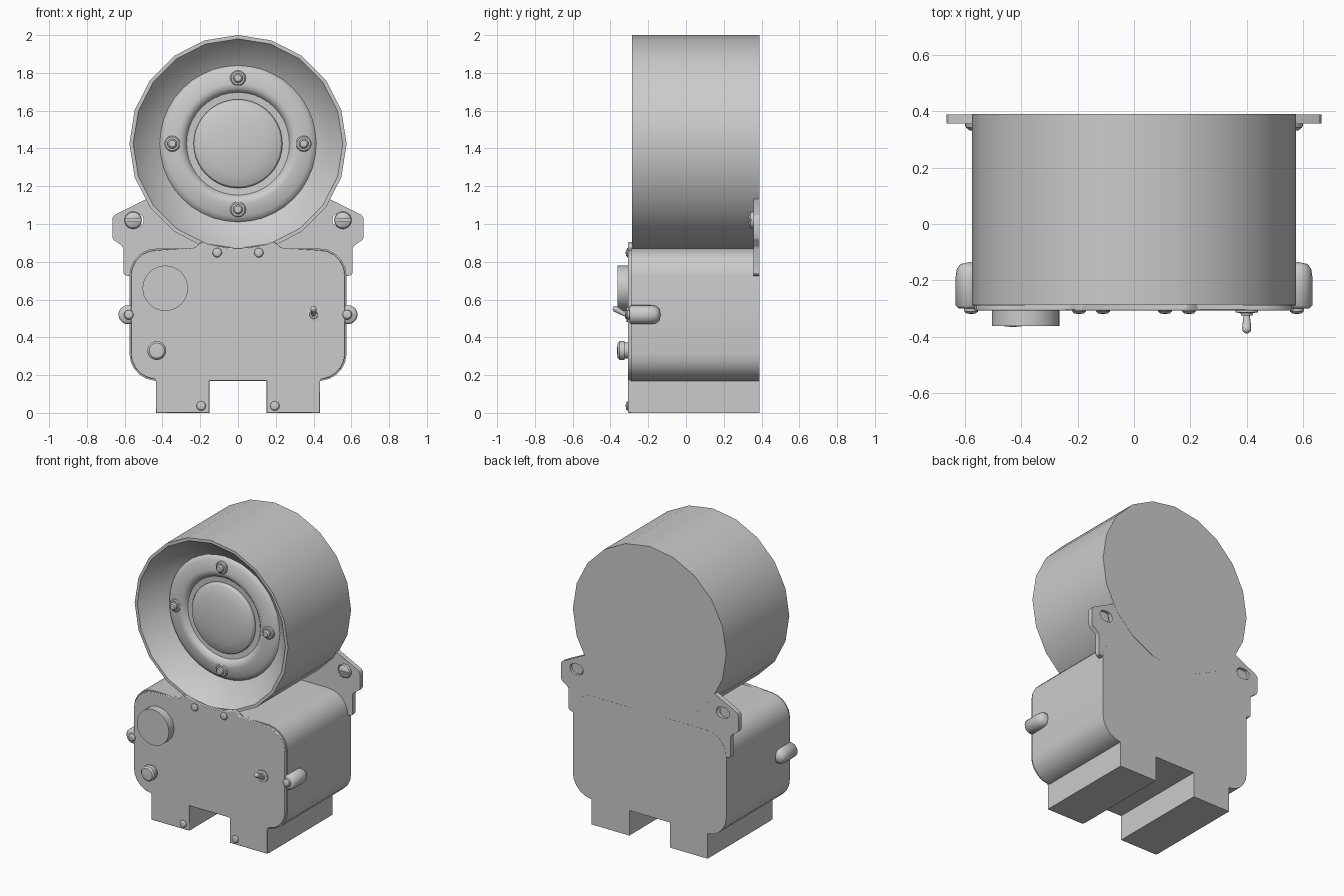
import bpy, bmesh
from math import sin, cos, pi, sqrt, radians

if "Cube" in bpy.data.objects:
    bpy.data.objects.remove(bpy.data.objects["Cube"])

HORN_Z = 1.425
FRONT = -0.307
BACK = 0.39


def finish(bm, name, angle=30):
    bmesh.ops.recalc_face_normals(bm, faces=bm.faces)
    me = bpy.data.meshes.new(name)
    bm.to_mesh(me)
    bm.free()
    ob = bpy.data.objects.new(name, me)
    bpy.context.collection.objects.link(ob)
    bpy.ops.object.select_all(action='DESELECT')
    ob.select_set(True)
    bpy.context.view_layer.objects.active = ob
    bpy.ops.object.shade_smooth_by_angle(angle=radians(angle))
    return ob


def lathe(name, profile, loc=(0, 0, 0), segs=24, angle=30):
    """Revolve (radius, y) points around the y axis."""
    bm = bmesh.new()
    rings = []
    for r, y in profile:
        n = segs if r > 0 else 1
        rings.append([bm.verts.new((r * sin(2 * pi * i / segs), y, r * cos(2 * pi * i / segs)))
                      for i in range(n)])
    for a, b in zip(rings, rings[1:]):
        for i in range(segs):
            j = (i + 1) % segs
            vs = [a[i % len(a)], a[j % len(a)], b[j % len(b)], b[i % len(b)]]
            bm.faces.new(list(dict.fromkeys(vs)))
    ob = finish(bm, name, angle)
    ob.location = loc
    return ob


def slab(name, loops, y0, y1, bevel=0):
    """Extrude an (x, z) outline, optionally with hole loops, from y0 to y1."""
    bm = bmesh.new()
    edges = []
    for pts in loops:
        vs = [bm.verts.new((x, y0, z)) for x, z in pts]
        edges += [bm.edges.new((vs[i - 1], vs[i])) for i in range(len(vs))]
    if len(loops) == 1:
        bm.faces.new(vs)
    else:
        bmesh.ops.triangle_fill(bm, edges=edges, use_beauty=True)
    ext = bmesh.ops.extrude_face_region(bm, geom=bm.faces[:], use_keep_orig=True)
    moved = [g for g in ext['geom'] if isinstance(g, bmesh.types.BMVert)]
    bmesh.ops.translate(bm, verts=moved, vec=(0, y1 - y0, 0))
    ob = finish(bm, name)
    if bevel:
        m = ob.modifiers.new("soft_edge", 'BEVEL')
        m.width, m.segments, m.limit_method = bevel, 2, 'ANGLE'
    return ob


def arc(cx, cz, r, a0, a1, n=5):
    return [(cx + r * cos(radians(a0 + (a1 - a0) * i / n)),
             cz + r * sin(radians(a0 + (a1 - a0) * i / n))) for i in range(n + 1)]


def mirrored(half):
    return half + [(-x, z) for x, z in reversed(half) if x > 0]


def side(inset):
    """Right side of the housing outline: rounded corners and foot."""
    return (arc(0.43, 0.725, 0.145 - inset, 90, 0) + arc(0.43, 0.315, 0.145 - inset, 0, -85)
            + [(0.435, 0.17), (0.435, 0), (0.152, 0), (0.152, 0.17)])


# Housing with its two feet
slab("housing", [mirrored(side(0))], -0.29, BACK)

# Front plate, top tab hollowed to follow the horn
tab = [(x, HORN_Z - sqrt(0.552 ** 2 - x * x)) for x in (0, 0.05, 0.1, 0.15, 0.185)]
tab += [(0.205, 0.897), (0.225, 0.875)]
slab("front_plate", [mirrored(tab + side(0.008))], FRONT, -0.28, 0.004)

# Horn drum with flared mouth
lathe("horn_drum", [(0, BACK), (0.575, BACK), (0.575, -0.285), (0.555, -0.285), (0.545, -0.272),
                    (0.42, -0.145), (0.39, -0.135), (0, -0.13)], (0, 0, HORN_Z), 20)

# Rolled ring and central dome
lathe("speaker_ring", [(0.42, -0.135), (0.408, -0.153), (0.385, -0.165), (0.35, -0.172), (0.32, -0.178),
                       (0.295, -0.175), (0.28, -0.16), (0.272, -0.148), (0.23, -0.145)],
      (0, 0, HORN_Z), 40, 50)
lathe("speaker_dome", [(0.235, -0.14)] + [(0.235 * cos(pi / 2 * i / 6), -0.158 - 0.045 * sin(pi / 2 * i / 6))
                                          for i in range(6)] + [(0, -0.203)], (0, 0, HORN_Z), 40)

# Bolts with washers around the ring
for i in range(4):
    a = pi / 2 * i
    lathe("ring_bolt", [(0.042, 0.015), (0.042, -0.006), (0.036, -0.012), (0.026, -0.012), (0.026, -0.024),
                        (0.018, -0.032), (0, -0.034)], (0.348 * sin(a), -0.172, HORN_Z + 0.348 * cos(a)), 16)

# Back mounting plate with slotted ears
ear = [(0.45, 1.15), (0.64, 1.055), (0.657, 1.045), (0.665, 1.03), (0.665, 0.93), (0.657, 0.915), (0.615, 0.885),
       (0.607, 0.87), (0.607, 0.74), (0.6, 0.73), (0.56, 0.72)]
slot = arc(0.562, 1.02, 0.036, 90, -90, 6) + arc(0.535, 1.02, 0.036, 270, 90, 6)
slab("mounting_plate", [mirrored(ear), slot, [(-x, z) for x, z in slot]], 0.357, BACK - 0.001)


def dome(r, h):
    return [(0, 0.015), (r * 0.9, 0.015), (r, 0), (r * 0.92, -h * 0.5), (r * 0.65, -h * 0.85), (0, -h)]


# Slotted screws in the ears
for s in (-1, 1):
    loc = (s * 0.555, 0.355, 1.02)
    screw = lathe("ear_screw", dome(0.046, 0.026), loc)
    bpy.ops.mesh.primitive_cube_add(size=1, location=(loc[0], 0.325, loc[2]))
    cutter = bpy.context.object
    cutter.name = "slot_cutter"
    cutter.scale = (0.12, 0.04, 0.013)
    cutter.hide_render = True
    m = screw.modifiers.new("slot", 'BOOLEAN')
    m.operation, m.object, m.solver = 'DIFFERENCE', cutter, 'EXACT'
    bpy.context.view_layer.objects.active = screw
    bpy.ops.object.modifier_apply(modifier="slot")
    bpy.data.objects.remove(cutter)

# Front plate screws and side hinge bosses
for s in (-1, 1):
    for x, z in ((0.11, 0.848), (0.195, 0.037), (0.578, 0.52)):
        lathe("plate_screw", dome(0.026, 0.018), (s * x, FRONT + 0.005, z), 16)
    lathe("side_boss", [(0, -0.3), (0.04, -0.3), (0.05, -0.29), (0.05, -0.185), (0.046, -0.16),
                        (0.033, -0.142), (0, -0.135)], (s * 0.583, 0, 0.52), 20, 50)

# Large knob and push button
lathe("large_knob", [(0, -0.3), (0.12, -0.3), (0.12, -0.362), (0, -0.362)], (-0.385, 0, 0.66), 40)
lathe("push_button", [(0, -0.3), (0.042, -0.3), (0.042, -0.325), (0.05, -0.325), (0.05, -0.352),
                      (0.04, -0.362), (0, -0.366)], (-0.43, 0, 0.33))

# Toggle switch
lathe("toggle_collar", [(0, -0.3), (0.04, -0.3), (0.04, -0.314), (0.022, -0.316), (0.02, -0.324), (0, -0.324)],
      (0.4, 0, 0.52))
lever = lathe("toggle_lever", [(0, 0), (0.01, 0), (0.016, -0.065), (0.015, -0.077), (0.008, -0.084), (0, -0.086)],
              (0.4, -0.312, 0.515), 12, 50)
lever.rotation_euler = (radians(-30), 0, 0)
